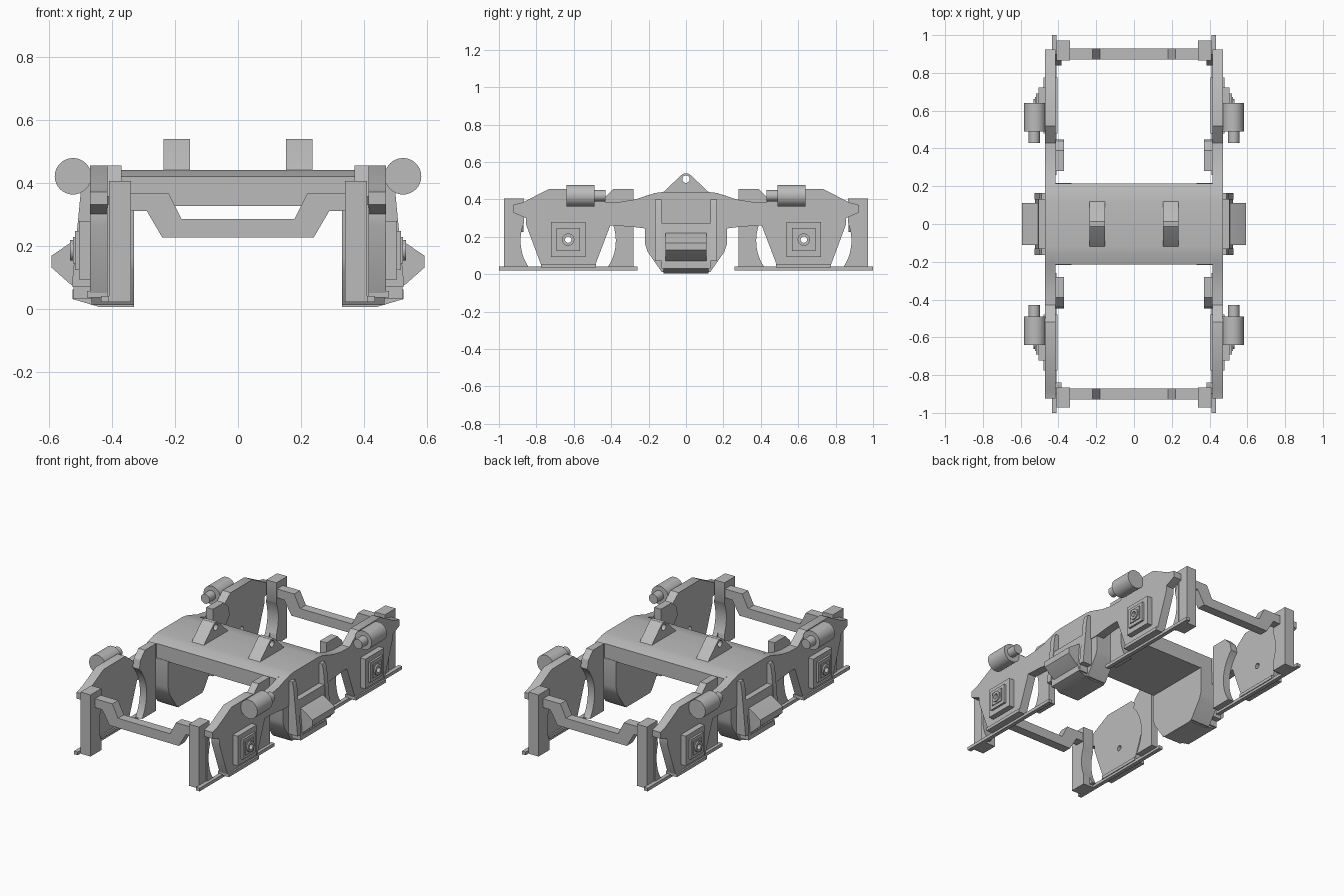
import bpy, bmesh, math
from mathutils import Vector, Matrix

old = bpy.data.objects.get("Cube")
if old:
    bpy.data.objects.remove(old)

grey = bpy.data.materials.new("frame grey")
grey.use_nodes = True
grey.diffuse_color = (0.5, 0.5, 0.5, 1)
grey.node_tree.nodes["Principled BSDF"].inputs["Base Color"].default_value = grey.diffuse_color


def make(name, bm, mirror="", cutters=()):
    """Turn a bmesh into an object, cut holes, mirror it and bake the result."""
    bmesh.ops.recalc_face_normals(bm, faces=bm.faces)
    mesh = bpy.data.meshes.new(name)
    bm.to_mesh(mesh)
    bm.free()
    obj = bpy.data.objects.new(name, mesh)
    bpy.context.collection.objects.link(obj)
    mesh.materials.append(grey)
    for cutter in cutters:
        mod = obj.modifiers.new("cut", "BOOLEAN")
        mod.operation, mod.solver, mod.object = "DIFFERENCE", "EXACT", cutter
    if mirror:
        mod = obj.modifiers.new("mirror", "MIRROR")
        mod.use_axis = ["x" in mirror, "y" in mirror, False]
        mod.use_mirror_merge = False
    bpy.context.view_layer.objects.active = obj
    bpy.ops.object.select_all(action="DESELECT")
    obj.select_set(True)
    for mod in list(obj.modifiers):
        bpy.ops.object.modifier_apply(modifier=mod.name)
    bpy.ops.object.shade_smooth_by_angle(angle=math.radians(30))
    return obj


def prism(name, outline, low, high, axis="x", mirror="", cutters=()):
    """Extrude an outline along x (points are y, z) or along y (points are x, z)."""
    bm = bmesh.new()
    place = (lambda a, b: (low, a, b)) if axis == "x" else (lambda a, b: (a, low, b))
    face = bm.faces.new([bm.verts.new(place(a, b)) for a, b in outline])
    new = bmesh.ops.extrude_face_region(bm, geom=[face])["geom"]
    step = Vector((high - low, 0, 0) if axis == "x" else (0, high - low, 0))
    bmesh.ops.translate(bm, vec=step, verts=[v for v in new if isinstance(v, bmesh.types.BMVert)])
    return make(name, bm, mirror, cutters)


def box(name, xs, ys, zs, mirror="xy", cutters=()):
    outline = [(ys[0], zs[0]), (ys[1], zs[0]), (ys[1], zs[1]), (ys[0], zs[1])]
    return prism(name, outline, xs[0], xs[1], "x", mirror, cutters)


def cylinder(name, centre, radius, length, axis, mirror="", cutters=(), sides=32):
    bm = bmesh.new()
    turn = Matrix.Rotation(math.pi / 2, 4, "Y" if axis == "x" else "X")
    bmesh.ops.create_cone(bm, cap_ends=True, segments=sides, radius1=radius, radius2=radius,
                          depth=length, matrix=Matrix.Translation(centre) @ turn)
    return make(name, bm, mirror, cutters)


def both_ways(half):
    """Complete a half outline by reflecting it across zero."""
    return half + [(-a, b) for a, b in reversed(half)]


AXLE = 0.63
axle_hole = cylinder("axle_hole_cutter", (0.5, AXLE, 0.185), 0.017, 0.4, "x")
wheel_gap = cylinder("wheel_gap_cutter", (0.4, AXLE, 0.18), 0.255, 0.4, "x", sides=48)
ear_hole = cylinder("ear_hole_cutter", (0.2, 0, 0.508), 0.02, 0.3, "x")

# Side frames: one long arched plate with a tapered horn at each axle
side_half = [(0.12, 0.44), (0.16, 0.435), (0.21, 0.42), (0.27, 0.4), (0.35, 0.387),
             (0.43, 0.385), (0.52, 0.455), (0.735, 0.455), (0.87, 0.385), (0.925, 0.37),
             (0.925, 0.33), (0.855, 0.3), (0.855, 0.265), (0.775, 0.05), (0.485, 0.05),
             (0.405, 0.26), (0.3, 0.255), (0.22, 0.245)]
axle_hole_rear = cylinder("rear_axle_hole_cutter", (0.5, -AXLE, 0.185), 0.017, 0.4, "x")
prism("side_frame", both_ways(side_half), 0.415, 0.47, "x", "x", [axle_hole, axle_hole_rear])

# Cross bolster with its curved top
prism("bolster", both_ways([(0.12, 0.44), (0.16, 0.435), (0.215, 0.419), (0.215, 0.325)]),
      -0.418, 0.418)
prism("lifting_ear", [(-0.12, 0.43), (0.12, 0.43), (0.12, 0.44), (0.025, 0.53), (0.012, 0.539),
                      (-0.012, 0.539), (-0.025, 0.53), (-0.12, 0.44)],
      0.153, 0.236, "x", "x", [ear_hole])

# Pedestals either side of each wheel opening
box("end_post", (0.34, 0.41), (0.865, 0.972), (0.02, 0.405), "xy", [wheel_gap])
prism("end_post_guide", [(0.825, 0.035), (0.9, 0.035), (0.9, 0.33), (0.87, 0.27), (0.83, 0.24)],
      0.385, 0.416, "x", "xy", [wheel_gap])
prism("inner_post", [(0.28, 0.035), (0.45, 0.035), (0.45, 0.34), (0.435, 0.41), (0.39, 0.455),
                     (0.28, 0.455)], 0.37, 0.416, "x", "xy", [wheel_gap])
box("tie_bar", (0.41, 0.435), (0.26, 1.0), (0.02, 0.04))
box("horn_foot", (0.405, 0.48), (0.48, 0.775), (0.035, 0.055))

# Dropped end beams
prism("end_beam", both_ways([(0.18, 0.285), (0.22, 0.365), (0.345, 0.365), (0.345, 0.31),
                             (0.29, 0.31), (0.24, 0.225)]),
      0.87, 0.928, "y", "y")

# Axle boxes as stepped plates with a hollow hub
for label, reach, half in (("cover", 0.505, 0.093), ("plate", 0.518, 0.062), ("pad", 0.524, 0.042)):
    box("axle_box_" + label, (0.46, reach), (AXLE - half, AXLE + half),
        (0.185 - half, 0.185 + half), "xy", [axle_hole])
cylinder("axle_hub", (0.5, AXLE, 0.185), 0.033, 0.066, "x", "xy", [axle_hole])

# Dampers on top of the side frames
cylinder("damper_body", (0.524, 0.565, 0.42), 0.058, 0.15, "y", "xy")
cylinder("damper_rod", (0.528, 0.465, 0.42), 0.03, 0.07, "y", "xy")

# Centre suspension: inner cheek, sole, hanger, ribs and projecting seat
cheek = both_ways([(0.13, 0.012), (0.205, 0.12), (0.218, 0.16), (0.218, 0.33)])
prism("centre_cheek", cheek, 0.33, 0.465, "x", "x")
prism("centre_sole", [(0.33, 0.005), (0.44, 0.005), (0.525, 0.03), (0.525, 0.06), (0.33, 0.06)],
      -0.12, 0.12, "y", "x")
prism("spring_hanger", [(0.46, 0.03), (0.525, 0.03), (0.505, 0.275), (0.46, 0.275)],
      -0.13, 0.13, "y", "x")
prism("hanger_rib", [(0.46, 0.07), (0.528, 0.07), (0.5, 0.365), (0.49, 0.4), (0.46, 0.4)],
      0.13, 0.165, "y", "xy")
prism("spring_seat", [(0.5, 0.06), (0.53, 0.075), (0.592, 0.13), (0.592, 0.168), (0.53, 0.21),
                      (0.5, 0.225)], -0.11, 0.11, "y", "x")

for cutter in (axle_hole, axle_hole_rear, wheel_gap, ear_hole):
    bpy.data.objects.remove(cutter)
